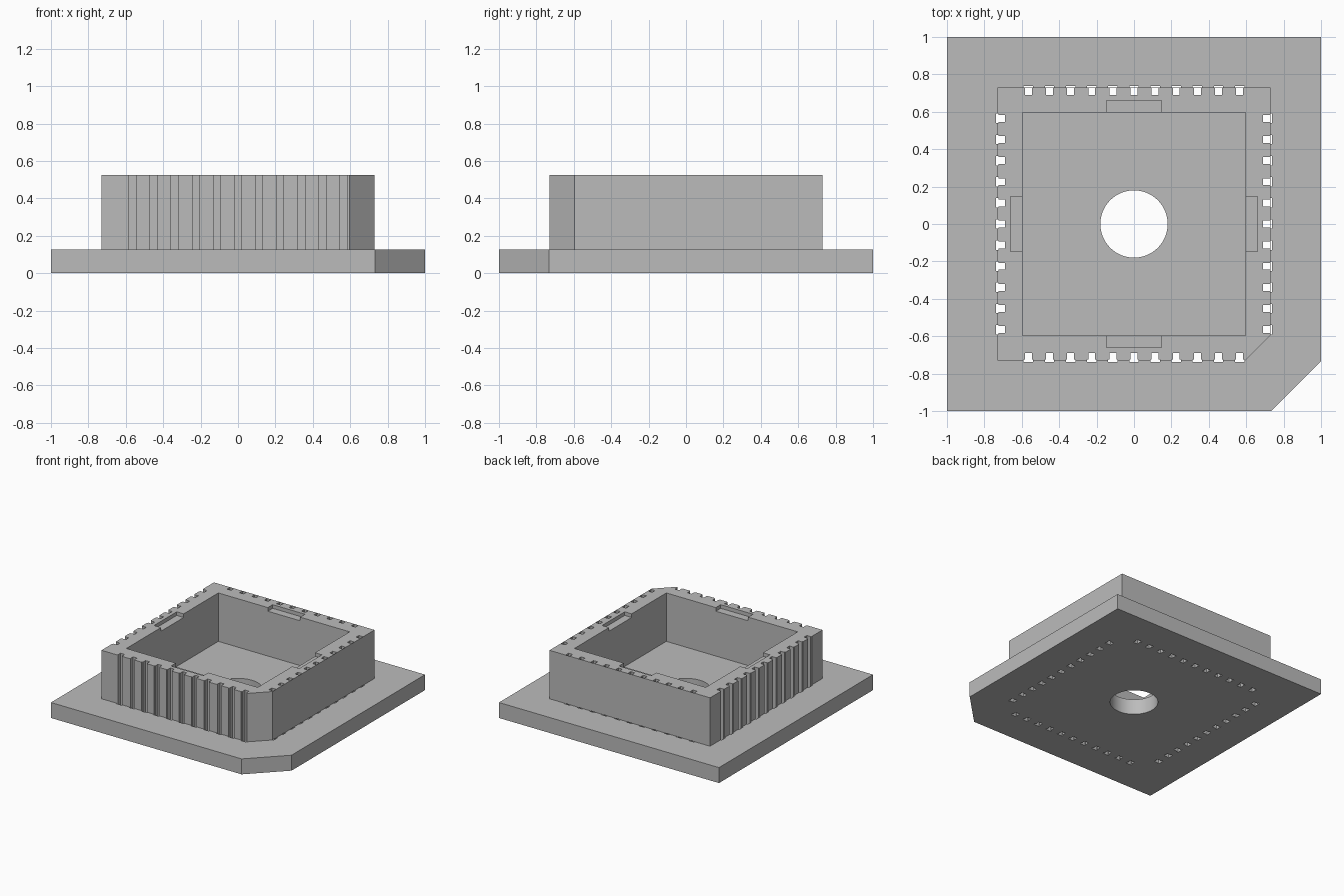
import bpy, bmesh, math
from mathutils import Matrix

cube = bpy.data.objects.get("Cube")
if cube:
    bpy.data.objects.remove(cube, do_unlink=True)

BASE_TOP, TOP = 0.127, 0.525
WALL, CAVITY, RECESS = 0.73, 0.597, 0.66
SLOTS, PITCH = 11, 0.113

gray = bpy.data.materials.new("light gray")
gray.use_nodes = True
gray.diffuse_color = (0.5, 0.5, 0.5, 1)
gray.node_tree.nodes["Principled BSDF"].inputs["Base Color"].default_value = (0.5, 0.5, 0.5, 1)


def prism(bm, outline, z0, z1, turn=0.0):
    """Add an upright prism over a counter-clockwise outline, turned about z."""
    rot = Matrix.Rotation(turn, 3, "Z")
    face = bm.faces.new([bm.verts.new(rot @ bm_point(p, z0)) for p in outline])
    top = bmesh.ops.extrude_face_region(bm, geom=[face])["geom"]
    verts = [v for v in top if isinstance(v, bmesh.types.BMVert)]
    bmesh.ops.translate(bm, verts=verts, vec=(0, 0, z1 - z0))


def bm_point(p, z):
    from mathutils import Vector
    return Vector((p[0], p[1], z))


def finish(name, bm):
    bmesh.ops.recalc_face_normals(bm, faces=bm.faces[:])
    mesh = bpy.data.meshes.new(name)
    bm.to_mesh(mesh)
    bm.free()
    mesh.materials.append(gray)
    obj = bpy.data.objects.new(name, mesh)
    bpy.context.collection.objects.link(obj)
    return obj


def box(x0, x1, y0, y1):
    return [(x0, y0), (x1, y0), (x1, y1), (x0, y1)]


def chamfered_block(name, half, cut, z0, z1):
    """Square block with its front +x corner cut off."""
    bm = bmesh.new()
    prism(bm, [(-half, -half), (cut, -half), (half, -cut), (half, half), (-half, half)], z0, z1)
    return finish(name, bm)


def slot_cutter(name, z0, z1, skinned):
    """Rows of T-shaped pin slots on four sides; skinned sides stay closed outside."""
    bm = bmesh.new()
    for side in range(4):          # front, +x, back, -x
        closed = skinned and side in (1, 2)
        for i in range(SLOTS):
            c = (i - (SLOTS - 1) / 2) * PITCH
            n, w, deep, step = 0.0185, 0.025, -0.69, -0.725
            if closed:
                shape = box(c - n, c + n, -WALL + 0.002, deep)
            else:
                out = -0.738
                shape = [(c - w, out), (c + w, out), (c + w, step), (c + n, step),
                         (c + n, deep), (c - n, deep), (c - n, step), (c - w, step)]
            prism(bm, shape, z0, z1, side * math.pi / 2)
    return finish(name, bm)


def cut(target, cutter):
    cutter.hide_render = True
    mod = target.modifiers.new("cut", "BOOLEAN")
    mod.operation, mod.solver, mod.object = "DIFFERENCE", "EXACT", cutter
    bpy.context.view_layer.objects.active = target
    bpy.ops.object.modifier_apply(modifier=mod.name)
    bpy.data.objects.remove(cutter, do_unlink=True)


# Base plate with round centre hole and pin holes
base = chamfered_block("base_plate", 1.0, 0.733, 0, BASE_TOP)
bm = bmesh.new()
bmesh.ops.create_cone(bm, cap_ends=True, segments=64, radius1=0.18, radius2=0.18, depth=1)
cut(base, finish("hole_cutter", bm))
cut(base, slot_cutter("base_slot_cutter", -0.1, 0.3, False))

# Socket wall around an open cavity
wall = chamfered_block("socket_wall", WALL, 0.595, BASE_TOP, TOP)
bm = bmesh.new()
prism(bm, box(-CAVITY, CAVITY, -CAVITY, CAVITY), 0, 1)
cut(wall, finish("cavity_cutter", bm))

# Shallow finger recesses on the inner rim
bm = bmesh.new()
for side in range(4):
    prism(bm, box(-0.147, 0.147, -RECESS, -0.5), TOP - 0.03, 1, side * math.pi / 2)
cut(wall, finish("recess_cutter", bm))
cut(wall, slot_cutter("wall_slot_cutter", 0, 1, True))

# Smooth the round hole, keep every edge sharp elsewhere
bpy.ops.object.select_all(action="DESELECT")
base.select_set(True)
bpy.context.view_layer.objects.active = base
bpy.ops.object.shade_smooth_by_angle(angle=math.radians(30))
